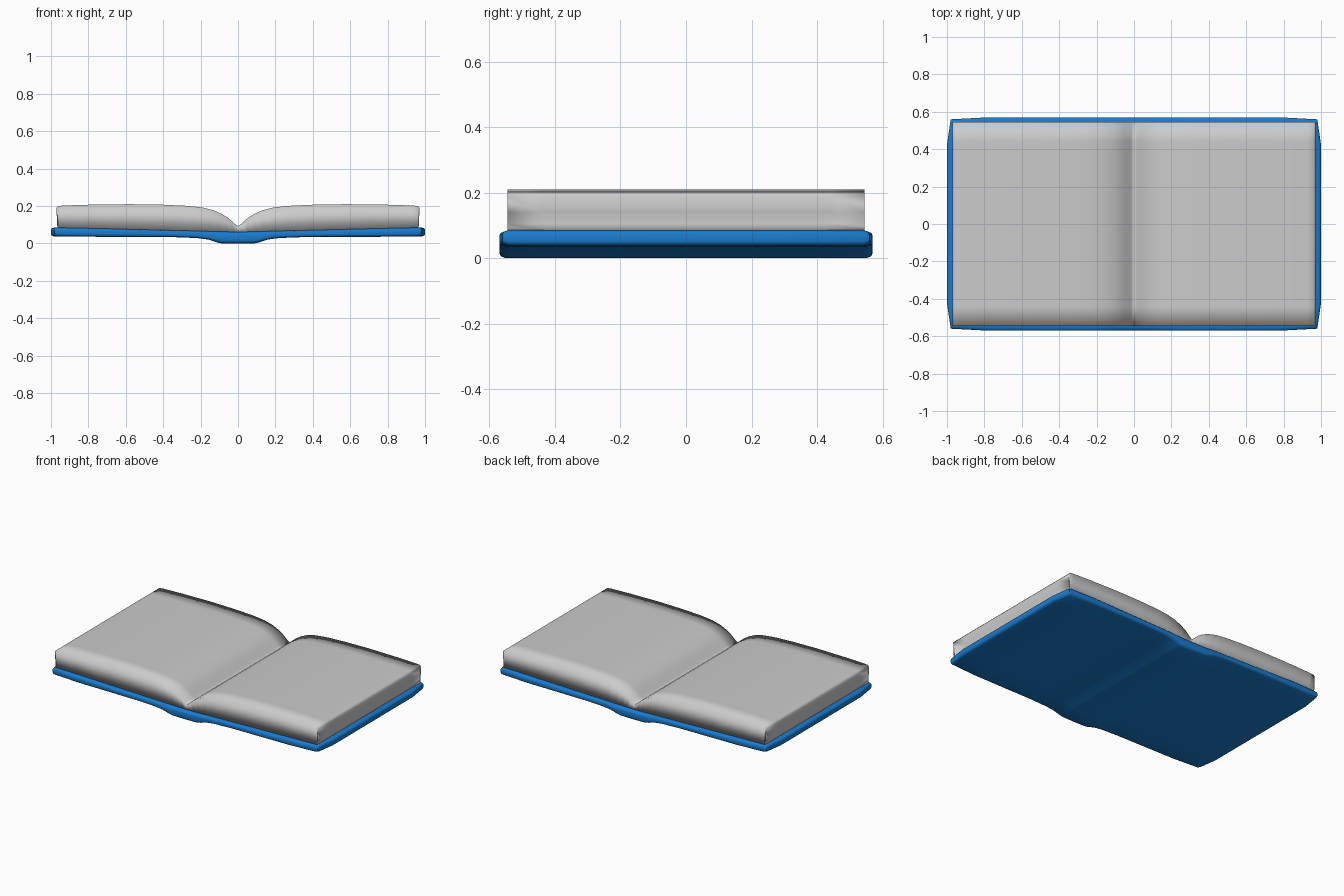
import bpy
import bmesh
from math import radians

if "Cube" in bpy.data.objects:
    bpy.data.objects.remove(bpy.data.objects["Cube"])


def loft(name, half, stations, shape=None):
    """half: (top x, top z, bottom x, bottom z) columns from spine to edge;
    stations: (y, thickness scale) along the book's height."""
    cols = [(-a, b, -c, d) for a, b, c, d in reversed(half[1:])] + half
    n = len(cols)
    bm = bmesh.new()
    rings = []
    for y, s in stations:
        top, bottom = [], []
        for tx, tz, bx, bz in cols:
            m, h = (tz + bz) / 2, (tz - bz) / 2 * s
            top.append((tx, y, m + h))
            bottom.append((bx, y, m - h))
        ring = [bm.verts.new(shape(p) if shape else p) for p in top + bottom[::-1]]
        rings.append(ring)
    for a, b in zip(rings, rings[1:]):
        for i in range(2 * n):
            j = (i + 1) % (2 * n)
            bm.faces.new((a[i], a[j], b[j], b[i]))
    for r in (rings[0], rings[-1]):
        for i in range(n - 1):
            bm.faces.new((r[i], r[i + 1], r[-2 - i], r[-1 - i]))
    bmesh.ops.recalc_face_normals(bm, faces=bm.faces)
    me = bpy.data.meshes.new(name)
    bm.to_mesh(me)
    bm.free()
    ob = bpy.data.objects.new(name, me)
    bpy.context.collection.objects.link(ob)
    return ob


def smooth(ob, angle):
    bpy.ops.object.select_all(action='DESELECT')
    ob.select_set(True)
    bpy.context.view_layer.objects.active = ob
    bpy.ops.object.shade_smooth_by_angle(angle=radians(angle))


def taper_corners(p):
    x, y, z = p
    fx = 1 - 0.02 * max(0, (abs(y) - 0.43) / 0.14)
    fy = 1 - 0.018 * max(0, (abs(x) - 0.8) / 0.2)
    return x * fx, y * fy, z


# Cover: thin board with a raised spine underneath and rounded rim
cover_z = [(0, .062, 0), (.09, .063, .001), (.115, .064, .006), (.16, .065, .021),
           (.22, .067, .029), (.35, .07, .034), (.8, .081, .036),
           (.985, .085, .038), (.997, .08, .043), (1, .074, .05)]
cover = loft("cover", [(x, t, x, b) for x, t, b in cover_z],
             [(-.57, .5), (-.566, .8), (-.552, 1), (-.43, 1),
              (.43, 1), (.552, 1), (.566, .8), (.57, .5)], taper_corners)
blue = bpy.data.materials.new("cover_blue")
blue.diffuse_color = (0.01, 0.2, 0.62, 1)
blue.use_nodes = True
blue.node_tree.nodes["Principled BSDF"].inputs["Base Color"].default_value = blue.diffuse_color
cover.data.materials.append(blue)
smooth(cover, 50)

# Pages: two curved page blocks meeting in the central gutter
pages_z = [(0, .093, 0, .058), (.015, .103, .015, .058), (.05, .135, .05, .059),
           (.085, .157, .085, .06), (.13, .177, .13, .061), (.19, .192, .19, .063),
           (.27, .201, .27, .065), (.4, .207, .4, .069), (.58, .21, .58, .073),
           (.8, .207, .8, .079), (.93, .203, .93, .082), (.962, .2, .96, .083),
           (.971, .19, .966, .084), (.965, .14, .961, .105)]
pages = loft("pages", pages_z,
             [(-.545, 1), (-.44, 1), (-.2, 1), (.2, 1), (.44, 1), (.545, 1)])
smooth(pages, 100)
